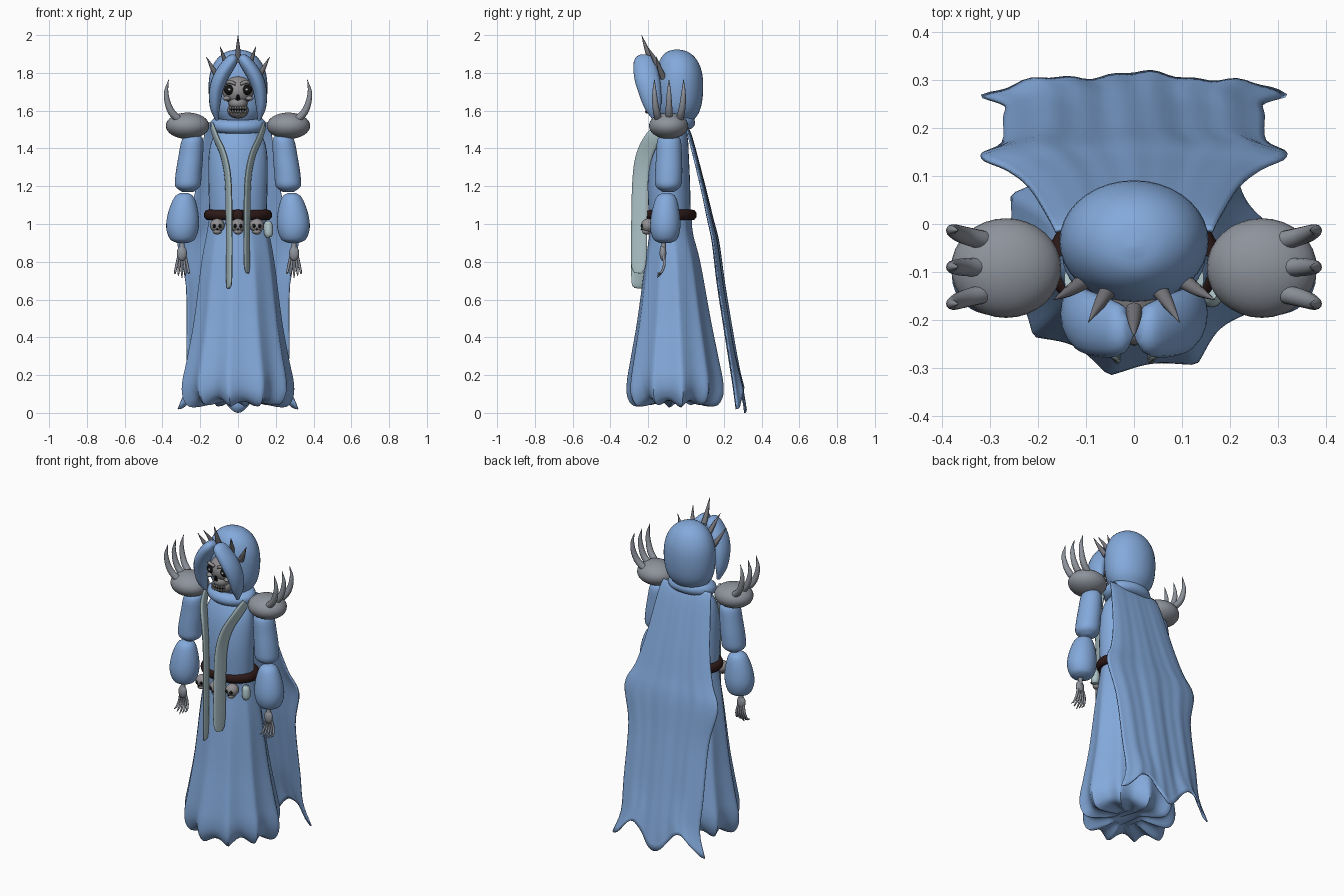
import bpy, bmesh, math
from mathutils import Vector

cube = bpy.data.objects.get("Cube")
if cube:
    bpy.data.objects.remove(cube, do_unlink=True)


def material(name, r, g, b):
    m = bpy.data.materials.new(name)
    m.use_nodes = True
    m.diffuse_color = (r, g, b, 1)
    m.node_tree.nodes["Principled BSDF"].inputs["Base Color"].default_value = (r, g, b, 1)
    return m


CLOTH = material("blue_cloth", .23, .40, .71)
STONE = material("grey_horn", .27, .29, .33)
BONE = material("dull_bone", .28, .27, .28)
SPIKE = material("dark_metal", .18, .18, .2)
PALE = material("pale_sash", .42, .55, .58)
LEATHER = material("brown_leather", .026, .01, .009)
BLACK = material("black_socket", .006, .006, .006)
GLINT = material("eye_glint", .6, .6, .6)


def finish(name, bm, mat, angle=50):
    bmesh.ops.recalc_face_normals(bm, faces=bm.faces)
    mesh = bpy.data.meshes.new(name)
    bm.to_mesh(mesh)
    bm.free()
    ob = bpy.data.objects.new(name, mesh)
    bpy.context.collection.objects.link(ob)
    mesh.materials.append(mat)
    bpy.ops.object.select_all(action='DESELECT')
    ob.select_set(True)
    bpy.context.view_layer.objects.active = ob
    bpy.ops.object.shade_smooth_by_angle(angle=math.radians(angle))
    return ob


def ellipsoid(name, centre, radii, mat, seg=24):
    bm = bmesh.new()
    bmesh.ops.create_uvsphere(bm, u_segments=seg, v_segments=seg // 2, radius=1)
    for v in bm.verts:
        v.co = Vector([c + r * k for c, r, k in zip(centre, radii, v.co)])
    return finish(name, bm, mat)


def skin(bm, rings, close=False):
    """Bridge successive rings of points and cap the ends."""
    loops = [[bm.verts.new(p) for p in ring] for ring in rings]
    n = len(loops[0])
    for a, b in zip(loops, loops[1:] + loops[:1] if close else loops[1:]):
        for i in range(n):
            bm.faces.new((a[i], a[(i + 1) % n], b[(i + 1) % n], b[i]))
    if not close:
        bm.faces.new(loops[0])
        bm.faces.new(loops[-1])


def smooth_path(points, steps):
    """Catmull-Rom interpolation of equal-length tuples."""
    p = [Vector(q) for q in points]
    p = [p[0] * 2 - p[1]] + p + [p[-1] * 2 - p[-2]]
    out = []
    for a, b, c, d in zip(p, p[1:], p[2:], p[3:]):
        for k in range(steps):
            t = k / steps
            out.append(b + (c - a) * (t / 2) + (a * 2 - b * 5 + c * 4 - d) * (t * t / 2)
                       + (b * 3 - a - c * 3 + d) * (t ** 3 / 2))
    return out + [p[-2]]


def sweep(name, points, mat, depth=1, square=1, twist=0, n=12, steps=4, side=1):
    """Sweep an oval along (x, y, z, radius); depth scales it in the y direction."""
    path = smooth_path([(side * x, y, z, r) for x, y, z, r in points], steps)
    pos = [q.to_3d() for q in path]
    rings = []
    for i, q in enumerate(path):
        t = (pos[min(i + 1, len(pos) - 1)] - pos[max(i - 1, 0)]).normalized()
        u0 = t.cross(Vector((0, 1, 0))).normalized()
        v0 = u0.cross(t)
        u = u0 * math.cos(twist) - v0 * math.sin(twist)
        v = v0 * math.cos(twist) + u0 * math.sin(twist)
        ring = []
        for k in range(n):
            a = math.tau * k / n
            c, s = [math.copysign(abs(f) ** square, f) for f in (math.cos(a), math.sin(a))]
            ring.append(pos[i] + (u * c + v * s * depth) * max(q[3], .0005))
        rings.append(ring)
    bm = bmesh.new()
    skin(bm, rings)
    return finish(name, bm, mat)


def loft(name, profile, mat, n=32, steps=4, folds=0):
    """Stack ovals given as (x, y, z, half width, half depth, fold strength)."""
    rings = []
    for x, y, z, rx, ry, f in [tuple(q) for q in smooth_path(profile, steps)]:
        ring = []
        for k in range(n):
            a = math.tau * k / n
            wave = 1 - 2 * abs(math.sin(folds / 2 * (a - math.radians(224)))) + .4 * math.sin(4 * a + 1)
            g = 1 + f * wave
            ring.append((x + rx * g * math.cos(a), y + ry * g * math.sin(a), z - f * .25 * wave))
        rings.append(ring)
    bm = bmesh.new()
    skin(bm, rings)
    return finish(name, bm, mat)


def ring(name, centre, rx, ry, minor, height, mat, dip=0):
    rings = []
    for i in range(40):
        a = math.tau * i / 40
        row = []
        for k in range(12):
            b = math.tau * k / 12
            m = minor * math.cos(b)
            row.append((centre[0] + (rx + m) * math.cos(a), centre[1] + (ry + m) * math.sin(a),
                        centre[2] + height * math.sin(b) + dip * math.sin(a)))
        rings.append(row)
    bm = bmesh.new()
    skin(bm, rings, close=True)
    return finish(name, bm, mat)


# Robe: pleated skirt and torso
loft("skirt", [(0, -.08, 1.05, .15, .11, 0), (0, -.078, .95, .165, .115, .015),
               (0, -.07, .8, .19, .145, .025), (0, -.063, .5, .225, .19, .04),
               (0, -.06, .3, .258, .225, .05), (0, -.058, .17, .28, .245, .06),
               (0, -.058, .09, .268, .236, .07), (0, -.058, .05, .22, .19, .07),
               (0, -.058, .07, .08, .08, .03)], CLOTH, n=120, folds=10)
loft("torso", [(0, -.085, 1.0, .15, .11, 0), (0, -.09, 1.2, .156, .112, 0),
               (0, -.085, 1.36, .155, .1, 0), (0, -.075, 1.45, .135, .085, 0),
               (0, -.065, 1.52, .08, .06, 0)], CLOTH)
ring("collar", (0, -.064, 1.525), .11, .073, .04, .037, CLOTH, dip=.012)

# Hood
loft("hood", [(0, -.045, 1.535, .09, .075, 0), (0, -.04, 1.6, .138, .113, 0), (0, -.037, 1.69, .155, .127, 0),
              (0, -.037, 1.79, .15, .124, 0), (0, -.04, 1.865, .118, .1, 0),
              (0, -.045, 1.91, .065, .058, 0), (0, -.048, 1.925, .005, .005, 0)], CLOTH, n=36)
for s in (-1, 1):
    sweep("hood_front_drape", [(.01, -.222, 1.885, .015), (.033, -.222, 1.865, .033),
                               (.085, -.21, 1.79, .04), (.115, -.193, 1.71, .037),
                               (.122, -.175, 1.62, .027), (.112, -.16, 1.55, .008)],
          CLOTH, depth=1.65, n=16, side=s)

# Skull face
ellipsoid("skull", (0, -.135, 1.705), (.083, .083, .08), BONE)
ellipsoid("jaw", (0, -.145, 1.602), (.056, .06, .043), BONE)
ellipsoid("upper_jaw", (0, -.16, 1.64), (.05, .055, .04), BONE)
for s in (-1, 1):
    ellipsoid("eye_socket", (s * .046, -.196, 1.71), (.028, .022, .027), BLACK)
    ellipsoid("eye_glint", (s * .046, -.218, 1.712), (.007, .004, .007), GLINT, 12)
    ellipsoid("cheekbone", (s * .06, -.182, 1.665), (.022, .028, .013), BONE, 16)
    sweep("brow", [(.012, -.217, 1.74, .008), (.045, -.217, 1.752, .01), (.074, -.185, 1.737, .006)],
          BONE, side=s)
    sweep("nostril", [(.003, -.219, 1.685, .002), (.007, -.219, 1.655, .006)], BLACK, side=s)
ellipsoid("mouth", (0, -.175, 1.605), (.045, .034, .014), BLACK, 16)
for i in range(7):
    x = (i - 3) * .0135
    for z in (1.615, 1.595):
        ellipsoid("tooth", (x, -.21 + 8 * x * x, z), (.006, .007, .01), BONE, 8)

# Crown spikes
for s in (-1, 1):
    sweep("crown_spike", [(.055, -.14, 1.82, .018), (.073, -.168, 1.875, .012), (.095, -.205, 1.94, .001)],
          SPIKE, n=8, side=s)
    sweep("crown_spike", [(.105, -.12, 1.775, .018), (.135, -.14, 1.825, .012), (.168, -.158, 1.885, .001)],
          SPIKE, n=8, side=s)
sweep("centre_crown_spike", [(0, -.18, 1.86, .018), (0, -.208, 1.925, .012), (0, -.235, 2, .001)], SPIKE, n=8)

# Shoulders, arms and hands
for s in (-1, 1):
    ellipsoid("shoulder_pad", (s * .267, -.092, 1.52), (.115, .104, .07), STONE, 32)
    for f in (-1, 0, 1):
        y = -.09 + f * .055
        sweep("shoulder_horn", [(.31, y, 1.55, .02), (.35, y + f * .01, 1.59, .019),
                                (.372, y + f * .018, 1.64, .016), (.38, y + f * .022, 1.7, .011),
                                (.367, y + f * .022, 1.765, .001)], STONE, side=s)
    loft("upper_arm", [(s * .235, -.09, 1.475, .02, .02, 0), (s * .24, -.09, 1.45, .055, .06, 0),
                       (s * .25, -.09, 1.36, .065, .068, 0), (s * .262, -.092, 1.26, .069, .072, 0),
                       (s * .266, -.094, 1.2, .066, .066, 0), (s * .266, -.094, 1.17, .03, .03, 0)], CLOTH)
    loft("forearm_sleeve", [(s * .285, -.105, 1.165, .02, .02, 0), (s * .285, -.105, 1.14, .053, .053, 0),
                            (s * .29, -.108, 1.06, .08, .074, 0), (s * .294, -.11, .98, .086, .08, 0),
                            (s * .294, -.11, .92, .066, .063, 0), (s * .294, -.11, .9, .03, .03, 0)], CLOTH)
    sweep("wrist", [(.294, -.115, .93, .016), (.296, -.12, .885, .013), (.296, -.122, .86, .018)], STONE, side=s)
    ellipsoid("palm", (s * .297, -.122, .845), (.027, .018, .04), STONE, 16)
    for i in range(5):
        f = i - 2
        tip = .715 + .012 * abs(f)
        sweep("finger", [(.297 + f * .008, -.12, .835, .008), (.297 + f * .014, -.115, .785, .007),
                         (.297 + f * .018, -.13, .745, .006), (.297 + f * .019, -.153, tip, .002)],
              STONE, n=8, side=s)

# Thin sashes hanging from the shoulders, turned outward
for s, end in ((-1, .66), (1, .74)):
    sweep("sash", [(.137, -.12, 1.515, .008), (.115, -.175, 1.455, .01), (.075, -.222, 1.36, .0105),
                   (.052, -.242, 1.23, .0105), (.047, -.248, 1.0, .0105), (.046, -.25, .85, .0105),
                   (.047, -.252, end + .03, .009), (.05, -.255, end, .005)],
          PALE, depth=4.2, square=.7, twist=s * .3, side=s)

# Belt with hanging trophies
ring("belt", (0, -.078, 1.048), .158, .112, .023, .028, LEATHER)
ellipsoid("belt_buckle", (0, -.213, 1.048), (.028, .012, .03), LEATHER, 16)
for x, y in ((-.11, -.195), (0, -.215), (.1, -.2)):
    ellipsoid("belt_skull", (x, y, .992), (.039, .038, .037), BONE, 20)
    ellipsoid("belt_skull_jaw", (x, y - .008, .96), (.024, .024, .016), BONE, 16)
    for s in (-1, 1):
        ellipsoid("belt_skull_eye", (x + s * .015, y - .033, .99), (.009, .007, .011), BLACK, 12)
    ellipsoid("belt_skull_nose", (x, y - .035, .972), (.004, .005, .006), BLACK, 8)
sweep("belt_vial", [(.16, -.145, 1.015, .013), (.16, -.148, .995, .023), (.162, -.15, .95, .024),
                    (.163, -.15, .93, .014)], PALE)


# Cape with a ragged hem: rows of (z, y, half width)
rows = smooth_path([(1.535, -.005, .165), (1.46, .025, .18), (1.2, .09, .22), (1.03, .127, .265),
                    (.9, .155, .32), (.68, .182, .275), (.35, .233, .272), (.16, .262, .27),
                    (.02, .28, .318)], 4)
bm = bmesh.new()
grid = []
cols = 36
for j, (z, y, w) in enumerate(rows):
    v = j / (len(rows) - 1)
    line = []
    for i in range(cols + 1):
        u = 2 * i / cols - 1
        notch = .13 * math.sin(math.pi * abs(u)) ** 2 * max(0, v - .75) * 4
        pleat = .006 * v * math.sin(9 * u + 1) + .003 * v * math.sin(23 * u + 5 * v)
        line.append(bm.verts.new((u * w, y + pleat + .03 * (1 - u * u) * v - .01 * abs(u) ** 4, z + notch
                                  - .02 * (1 - abs(u)) * v ** 8)))
    grid.append(line)
for a, b in zip(grid, grid[1:]):
    for i in range(cols):
        bm.faces.new((a[i], a[i + 1], b[i + 1], b[i]))
cape = finish("cape", bm, CLOTH)
thick = cape.modifiers.new("thickness", 'SOLIDIFY')
thick.thickness = .008
thick.offset = 0
